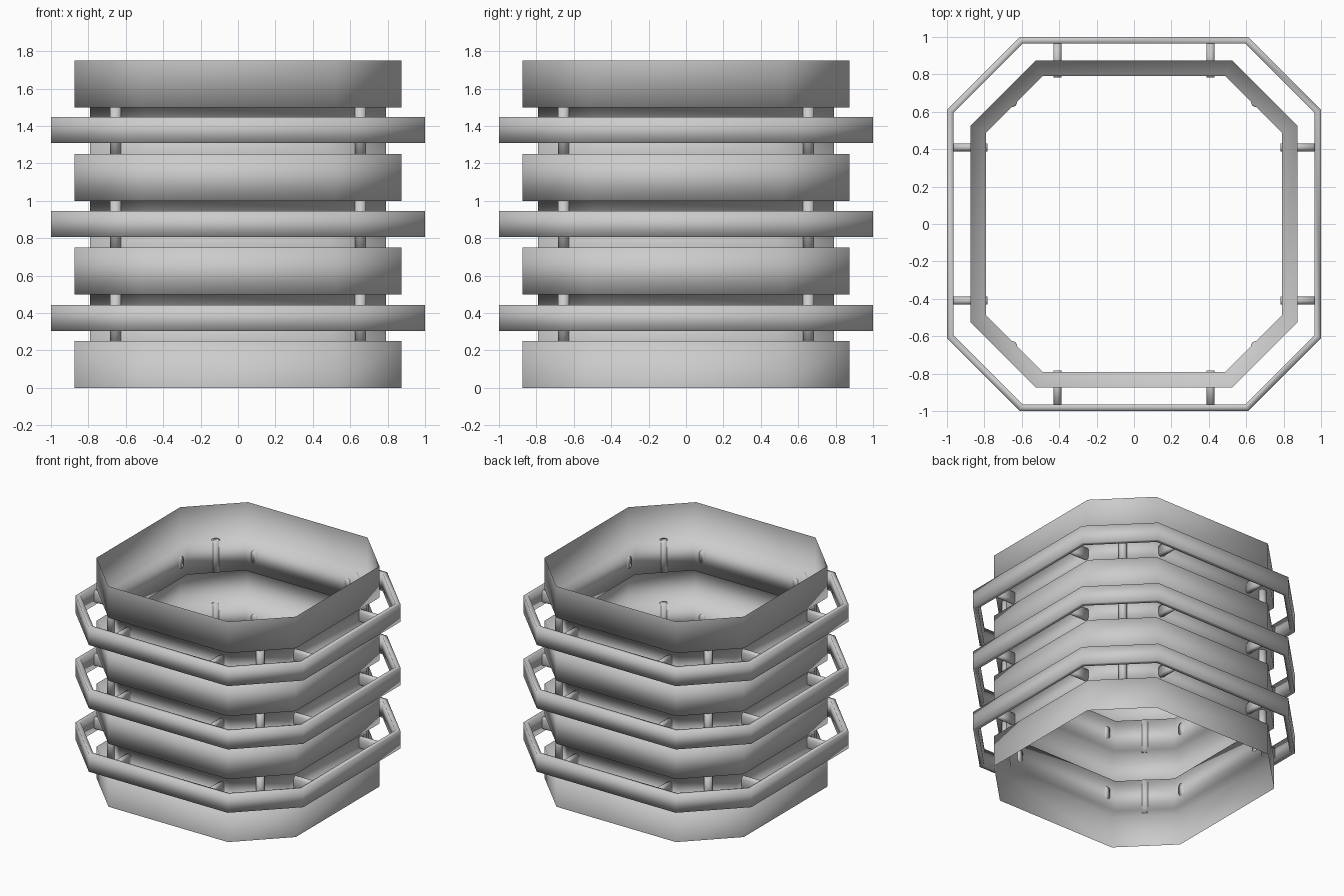
import bpy, bmesh
from math import pi, cos, sin
from mathutils import Matrix, Vector

if "Cube" in bpy.data.objects:
    bpy.data.objects.remove(bpy.data.objects["Cube"])


def octagon(r, c):
    # half width r, flat sides end at c
    return [(r, -c), (r, c), (c, r), (-c, r), (-r, c), (-r, -c), (-c, -r), (c, -r)]


def finish(name, bm):
    me = bpy.data.meshes.new(name)
    bmesh.ops.recalc_face_normals(bm, faces=bm.faces)
    for f in bm.faces:
        f.smooth = True
    bm.to_mesh(me)
    bm.free()
    ob = bpy.data.objects.new(name, me)
    bpy.context.collection.objects.link(ob)
    return ob


def loft(name, profile, closed):
    # skins octagonal loops given as (half width, corner, z)
    bm = bmesh.new()
    loops = [[bm.verts.new((x, y, z)) for x, y in octagon(r, c)] for r, c, z in profile]
    pairs = list(zip(loops, loops[1:]))
    if closed:
        pairs.append((loops[-1], loops[0]))
    for a, b in pairs:
        for i in range(8):
            j = (i + 1) % 8
            bm.faces.new((a[i], a[j], b[j], b[i]))
    return finish(name, bm)


def prism(bm, section, length, matrix):
    # extrudes an XY section along Z, then places it
    low = [bm.verts.new(matrix @ Vector((x, y, 0))) for x, y in section]
    high = [bm.verts.new(matrix @ Vector((x, y, length))) for x, y in section]
    n = len(section)
    bm.faces.new(low[::-1])
    bm.faces.new(high)
    for i in range(n):
        j = (i + 1) % n
        bm.faces.new((low[i], low[j], high[j], high[i]))


# Corrugated open shell: wide bands alternating with recessed walls
OUT, IN = (0.875, 0.525), (0.79, 0.49)
profile = []
for i in range(7):
    r, c = OUT if i % 2 == 0 else IN
    profile += [(r, c, i * 0.25), (r, c, (i + 1) * 0.25)]
loft("corrugated_shell", profile, False)

# Oval cross-section of the struts (tall in local Y)
oval = [(0.022 * cos(a), 0.024 * sin(a) + (0.025 if sin(a) >= 0 else -0.025))
        for a in [pi * (k + 0.5) / 6 for k in range(12)]]
circle = [(0.031 * cos(a), 0.031 * sin(a)) for a in [pi * k / 6 for k in range(12)]]

for level, label in enumerate(("lower", "middle", "upper")):
    zc = 0.373 + 0.503 * level

    # Octagonal guard rail
    loft(label + "_guard_rail",
         [(1.0, 0.61, zc - 0.07), (1.0, 0.61, zc + 0.07),
          (0.965, 0.595, zc + 0.07), (0.965, 0.595, zc - 0.07)], True)

    # Struts joining the rail to the wall, two per side
    bm = bmesh.new()
    for side in range(4):
        for x in (-0.41, 0.41):
            m = (Matrix.Rotation(side * pi / 2, 4, 'Z')
                 @ Matrix.Translation((x, -0.782, zc))
                 @ Matrix.Rotation(pi / 2, 4, 'X'))
            prism(bm, oval, 0.19, m)
    finish(label + "_struts", bm)

    # Vertical posts in the chamfered corners
    bm = bmesh.new()
    for side in range(4):
        m = (Matrix.Rotation(side * pi / 2 + pi / 4, 4, 'Z')
             @ Matrix.Translation((0.926, 0, 0.25 + 0.5 * level)))
        prism(bm, circle, 0.25, m)
    finish(label + "_corner_posts", bm)
